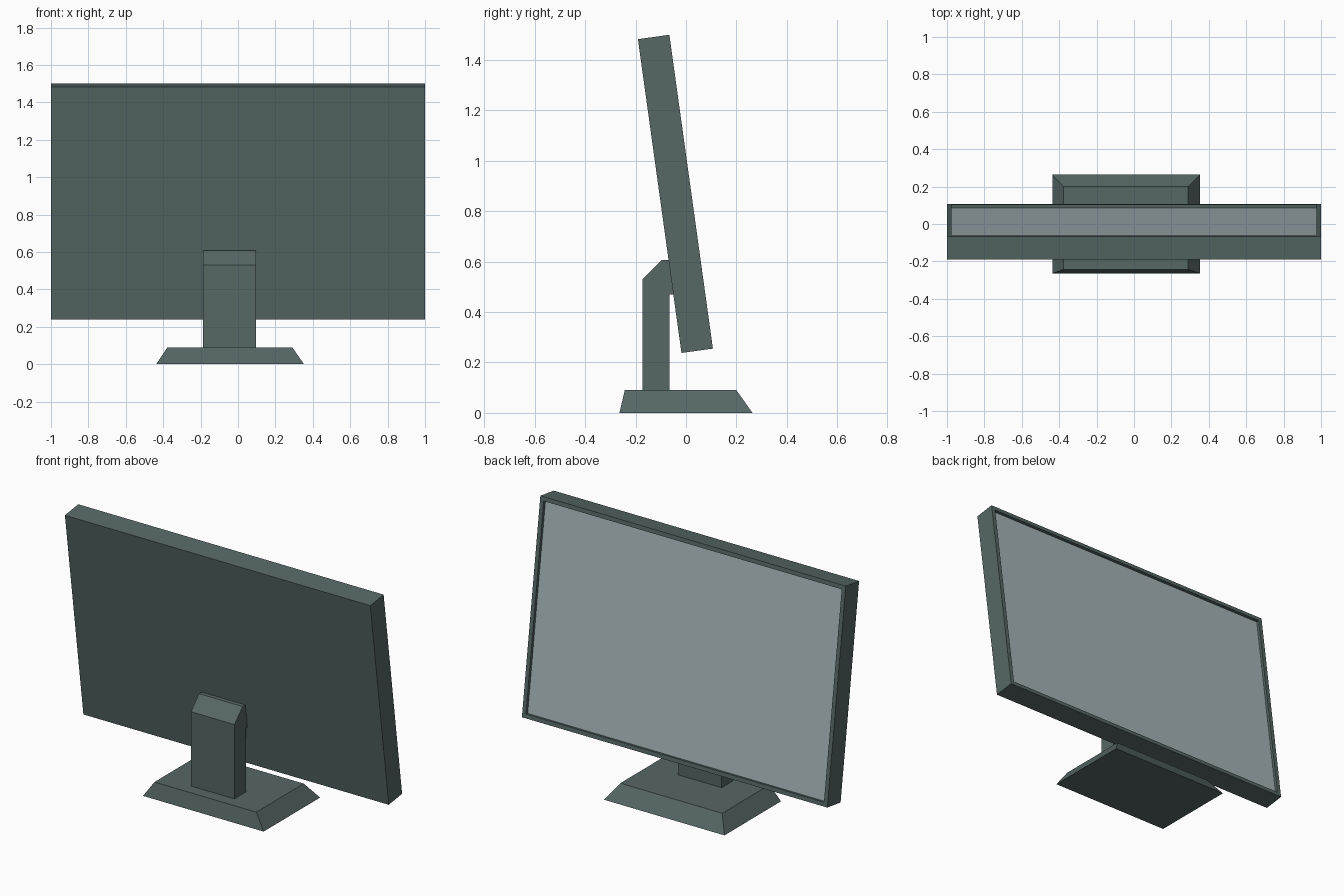
import bpy, bmesh, math
from mathutils import Matrix

cube = bpy.data.objects.get("Cube")
if cube:
    bpy.data.objects.remove(cube, do_unlink=True)


def material(name, color):
    mat = bpy.data.materials.new(name)
    mat.use_nodes = True
    mat.diffuse_color = color
    mat.node_tree.nodes["Principled BSDF"].inputs["Base Color"].default_value = color
    return mat


casing = material("dark slate casing", (0.093, 0.136, 0.130, 1))
glass = material("pale grey screen", (0.376, 0.456, 0.479, 1))


def finish(name, bm, *mats):
    bmesh.ops.recalc_face_normals(bm, faces=bm.faces)
    mesh = bpy.data.meshes.new(name)
    bm.to_mesh(mesh)
    bm.free()
    for mat in mats:
        mesh.materials.append(mat)
    obj = bpy.data.objects.new(name, mesh)
    bpy.context.collection.objects.link(obj)
    return obj


def rectangle(bm, x0, x1, y0, y1, z):
    return [bm.verts.new((x, y, z)) for x, y in ((x0, y0), (x1, y0), (x1, y1), (x0, y1))]


# Base: a plate with sloping sides
bm = bmesh.new()
low = rectangle(bm, -0.437, 0.353, -0.264, 0.264, 0)
high = rectangle(bm, -0.377, 0.29, -0.243, 0.2, 0.09)
bm.faces.new(low[::-1])
bm.faces.new(high)
for i in range(4):
    j = (i + 1) % 4
    bm.faces.new((low[i], low[j], high[j], high[i]))
finish("base", bm, casing)

# Stand: side profile with a chamfered head that meets the panel
profile = [(-0.172, 0.088), (-0.172, 0.53), (-0.095, 0.607), (-0.06, 0.607),
           (-0.04, 0.47), (-0.065, 0.47), (-0.065, 0.088)]
left_x, right_x = 0.097, -0.188
bm = bmesh.new()
side = bm.faces.new([bm.verts.new((right_x, y, z)) for y, z in profile])
grown = bmesh.ops.extrude_face_region(bm, geom=[side], use_keep_orig=True)["geom"]
bmesh.ops.translate(bm, vec=(left_x - right_x, 0, 0),
                    verts=[g for g in grown if isinstance(g, bmesh.types.BMVert)])
finish("stand", bm, casing)

# Panel: tilted box whose +y face is inset and recessed for the screen
bm = bmesh.new()
bmesh.ops.create_cube(bm, size=1, matrix=Matrix.Diagonal((2, 0.126, 1.257, 1)))
bm.normal_update()
screen = max(bm.faces, key=lambda f: f.normal.y)
bmesh.ops.inset_region(bm, faces=[screen], thickness=0.034)
bmesh.ops.inset_region(bm, faces=[screen], thickness=0, depth=-0.017)
screen.material_index = 1
panel = finish("display_panel", bm, casing, glass)
panel.location = (0, -0.042, 0.869)
panel.rotation_euler.x = math.radians(7.9)
